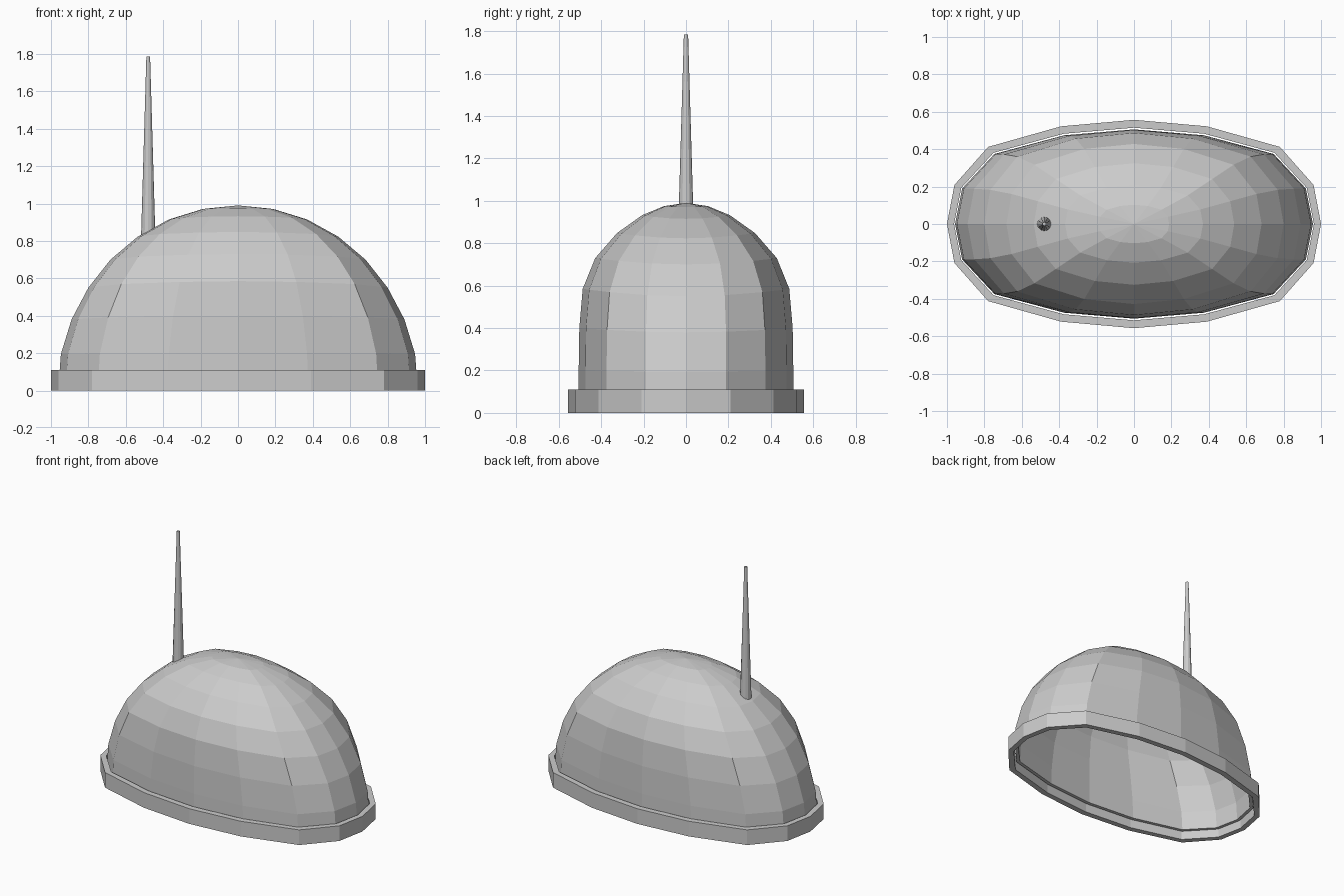
import bpy, bmesh
from math import pi

if "Cube" in bpy.data.objects:
    bpy.data.objects.remove(bpy.data.objects["Cube"])

# Quarter outline (x, y as fractions of half width / half depth), mirrored to 16 sides
QUARTER = [(1, 0), (.96, .375), (.78, .74), (.39, .9375), (0, 1)]
HALF = QUARTER + [(-x, y) for x, y in QUARTER[-2::-1]]
OUTLINE = HALF + [(x, -y) for x, y in HALF[-2:0:-1]]
N = len(OUTLINE)


def finish(name, bm):
    bmesh.ops.recalc_face_normals(bm, faces=bm.faces)
    mesh = bpy.data.meshes.new(name)
    bm.to_mesh(mesh)
    bm.free()
    obj = bpy.data.objects.new(name, mesh)
    bpy.context.collection.objects.link(obj)
    return obj


def add_ring(bm, rx, ry, z_end, z_side):
    # height blends from the ends (x axis) to the sides (y axis)
    return [bm.verts.new((x * rx, y * ry, z_end + (z_side - z_end) * y * y))
            for x, y in OUTLINE]


def bridge(bm, a, b):
    for i in range(N):
        j = (i + 1) % N
        bm.faces.new((a[i], a[j], b[j], b[i]))


# Rim band: closed rectangular section swept round the outline
bm = bmesh.new()
rings = [add_ring(bm, rx, ry, z, z) for rx, ry, z in
         [(1, .557, 0), (1, .557, .11), (.962, .515, .11), (.962, .515, 0)]]
for k in range(4):
    bridge(bm, rings[k], rings[(k + 1) % 4])
finish("rim_band", bm)

# Dome shell: half width, half depth, height at ends, height at sides
PROFILE = [(.957, .506, .06, .06), (.947, .506, .195, .20), (.89, .503, .38, .40),
           (.80, .487, .55, .585), (.682, .428, .70, .73), (.536, .325, .823, .848),
           (.369, .207, .915, .932), (.188, .103, .971, .975)]
bm = bmesh.new()
rings = [add_ring(bm, *p) for p in PROFILE]
for a, b in zip(rings, rings[1:]):
    bridge(bm, a, b)
apex = bm.verts.new((0, 0, .99))
for i in range(N):
    bm.faces.new((rings[-1][i], rings[-1][(i + 1) % N], apex))
dome = finish("dome_shell", bm)
shell = dome.modifiers.new("thickness", 'SOLIDIFY')
shell.thickness = .025
shell.offset = -1

# Tapered antenna
bpy.ops.mesh.primitive_cone_add(vertices=12, radius1=.038, radius2=.01, depth=.955,
                                location=(-.48, 0, .83 + .955 / 2))
bpy.context.object.name = "antenna"
